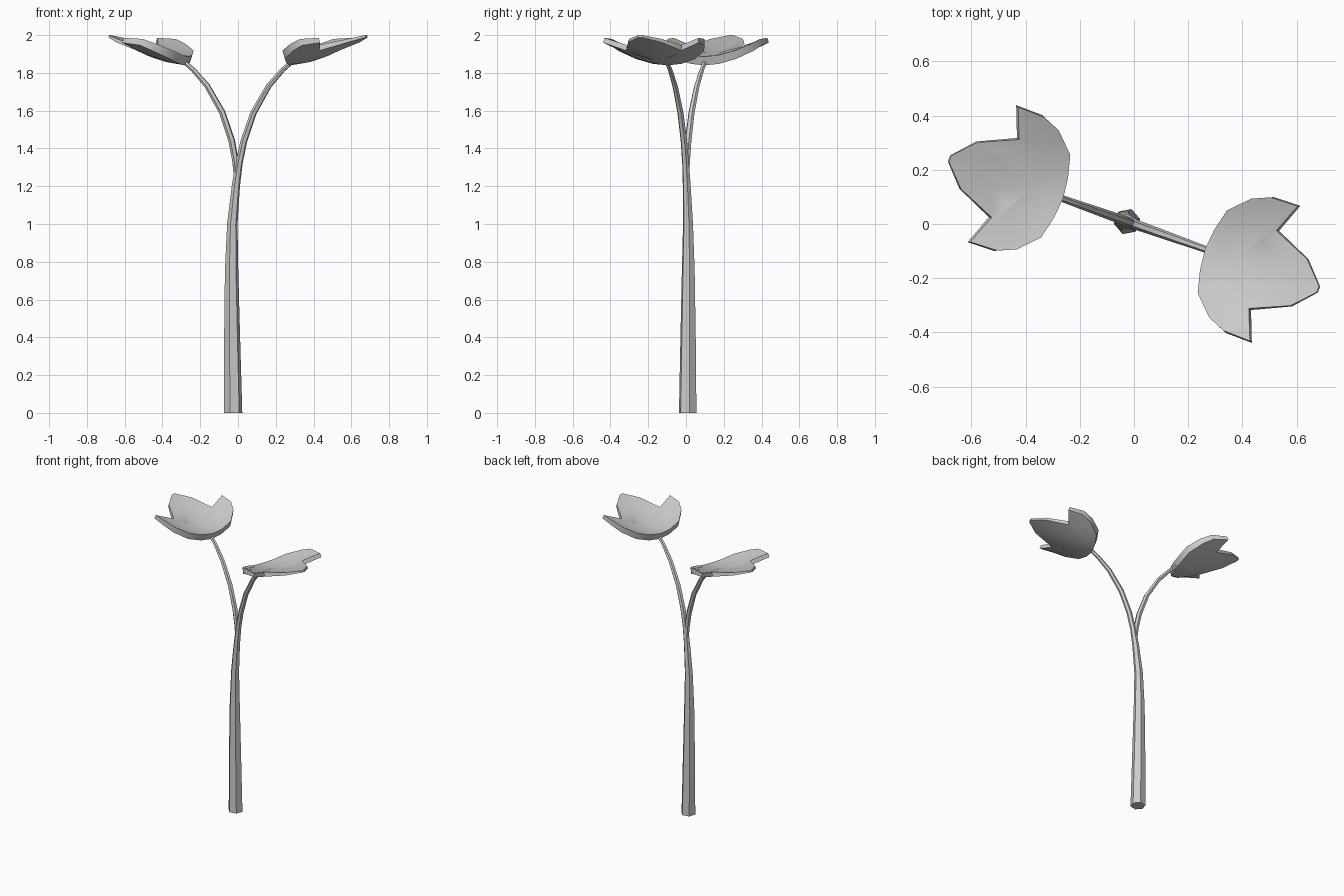
import bpy, bmesh
from math import pi, cos, sin, radians
from mathutils import Vector

if "Cube" in bpy.data.objects:
    bpy.data.objects.remove(bpy.data.objects["Cube"])

YAW = radians(-19.5)   # the plant lies in one vertical plane turned by this angle


def finish(name, bm, yaw):
    bmesh.ops.recalc_face_normals(bm, faces=bm.faces)
    me = bpy.data.meshes.new(name)
    bm.to_mesh(me)
    bm.free()
    ob = bpy.data.objects.new(name, me)
    bpy.context.collection.objects.link(ob)
    ob.rotation_euler.z = yaw
    bpy.ops.object.select_all(action='DESELECT')
    ob.select_set(True)
    bpy.context.view_layer.objects.active = ob
    bpy.ops.object.shade_smooth_by_angle(angle=radians(40))
    return ob


def tube(name, path, yaw, sides=6):
    """Tapered tube; path holds (distance along plane, height, radius)."""
    bm = bmesh.new()
    rings = []
    for i, (t, z, r) in enumerate(path):
        a, b = path[max(i - 1, 0)], path[min(i + 1, len(path) - 1)]
        d = Vector((b[0] - a[0], 0, b[1] - a[1])).normalized()
        if z == 0:
            d = Vector((0, 0, 1))
        side = Vector((d.z, 0, -d.x))
        ring = []
        for k in range(sides):
            ang = 2 * pi * k / sides + pi / 2
            p = Vector((t, 0, z)) + side * r * cos(ang) + Vector((0, r * sin(ang), 0))
            ring.append(bm.verts.new(p))
        rings.append(ring)
    for lo, hi in zip(rings, rings[1:]):
        for k in range(sides):
            n = (k + 1) % sides
            bm.faces.new((lo[k], lo[n], hi[n], hi[k]))
    bm.faces.new(rings[0])
    bm.faces.new(rings[-1])
    return finish(name, bm, yaw)


# Half outline of the lobed leaf (along, across), from stalk to far tip
HALF = [(.294, 0), (.302, .08), (.322, .166), (.39, .238), (.454, .266),
        (.556, .268), (.513, .155), (.651, .092), (.724, .012)]
SPINE = [(.25, 1.837), (.294, 1.84), (.43, 1.862), (.57, 1.926), (.73, 1.99)]


def leaf_height(u, v):
    for (a, za), (b, zb) in zip(SPINE, SPINE[1:]):
        if u <= b:
            z = za + (zb - za) * (u - a) / (b - a)
            break
    k = 1.05 - .48 * min(max((u - .45) / .105, 0), 1.3)
    return z + k * v * v


def leaf(name, yaw):
    bm = bmesh.new()
    rim = HALF + [(u, -v) for u, v in reversed(HALF[1:])]
    cu = .41

    def vert(u, v, top):
        z = leaf_height(u, v)
        if top:
            h = .046 - .034 * min(max((u - .3) / .42, 0), 1)
            return bm.verts.new((u - .35 * h, v * (1 - .6 * h), z + h))
        return bm.verts.new((u, v, z))

    outer = []
    n = len(rim)
    for top in (False, True):
        rings = [[vert(cu + (u - cu) * s, v * s, top) for u, v in rim] for s in (1, .6)]
        centre = vert(cu, 0, top)
        for i in range(n):
            j = (i + 1) % n
            bm.faces.new((rings[0][i], rings[0][j], rings[1][j], rings[1][i]))
            bm.faces.new((rings[1][i], rings[1][j], centre))
        outer.append(rings[0])
    # rim wall
    for i in range(n):
        j = (i + 1) % n
        bm.faces.new((outer[0][i], outer[0][j], outer[1][j], outer[1][i]))
    return finish(name, bm, yaw)


# Main stem, running on into the right branch
tube("stem", [(-.027, 0, .049), (-.033, .4, .043), (-.036, .75, .036), (-.032, 1.0, .028),
              (-.012, 1.2, .022), (.006, 1.32, .019), (.033, 1.44, .018), (.088, 1.59, .017),
              (.172, 1.73, .015), (.25, 1.815, .013), (.31, 1.864, .012)], YAW)

# Left branch forking off the stem
tube("branch", [(.008, 1.24, .014), (.014, 1.33, .017), (.035, 1.44, .018), (.088, 1.59, .017),
                (.172, 1.73, .015), (.25, 1.815, .013), (.31, 1.864, .012)], YAW + pi)

# Two cupped leaves
leaf("leaf_right", YAW)
leaf("leaf_left", YAW + pi)
